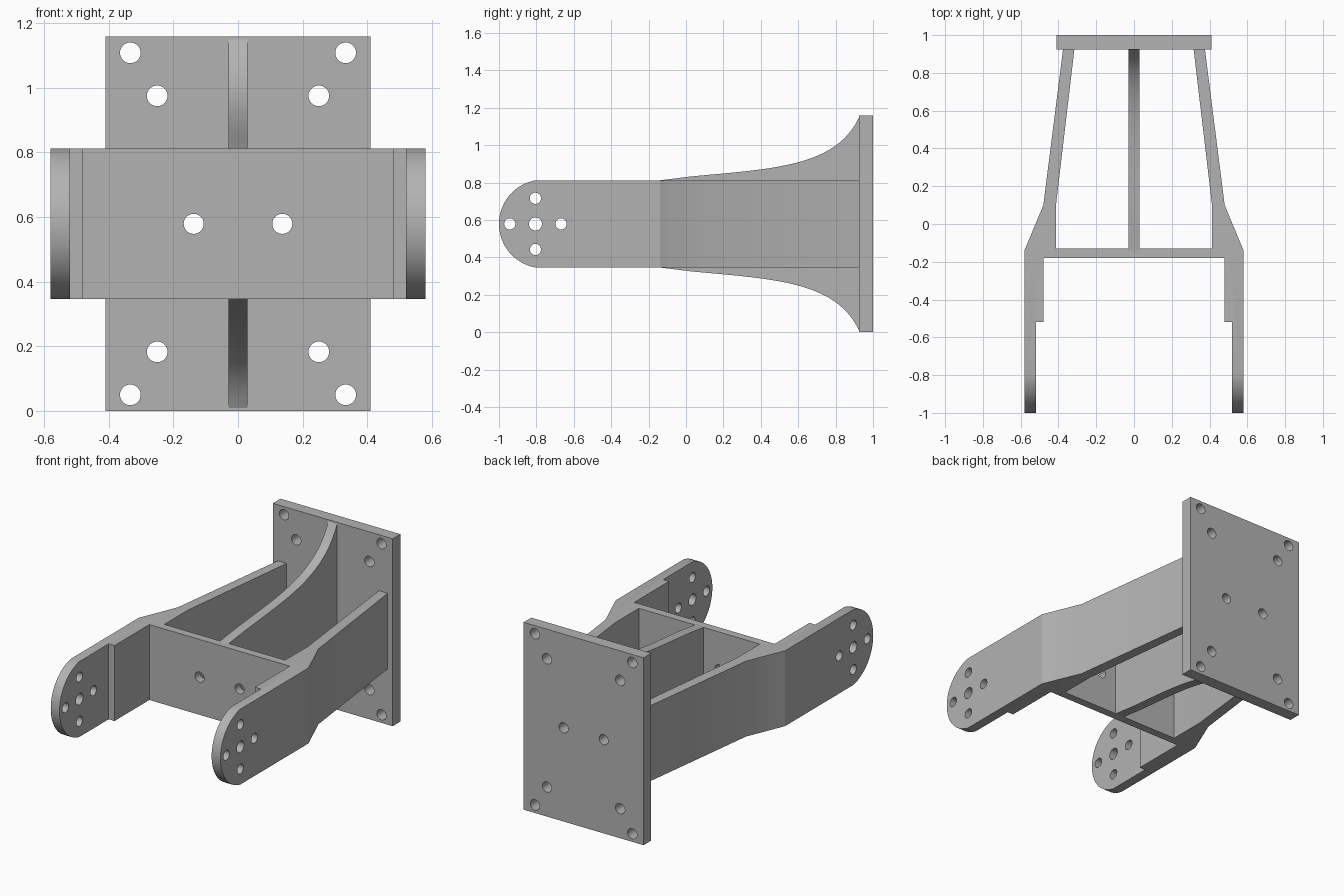
import bpy, bmesh, math
from mathutils import Vector

if "Cube" in bpy.data.objects:
    bpy.data.objects.remove(bpy.data.objects["Cube"])

MID = 0.579        # height of the centre line
HALF = 0.233       # half height of the frame

grey = bpy.data.materials.new("plain grey")
grey.use_nodes = True
colour = (0.45, 0.45, 0.45, 1)
grey.diffuse_color = colour
grey.node_tree.nodes["Principled BSDF"].inputs["Base Color"].default_value = colour

# Ways to place a profile point (u, v) at depth d
ALONG = {
    "x": lambda u, v, d: Vector((d, u, v)),
    "y": lambda u, v, d: Vector((u, d, v)),
    "z": lambda u, v, d: Vector((u, v, d)),
}


def prisms(name, outlines, axis, lo, hi):
    """One object made of outlines extruded along an axis."""
    bm = bmesh.new()
    place = ALONG[axis]
    for pts in outlines:
        face = bm.faces.new([bm.verts.new(place(u, v, lo)) for u, v in pts])
        new = bmesh.ops.extrude_face_region(bm, geom=[face])["geom"]
        shift = place(0, 0, hi - lo)
        bmesh.ops.translate(bm, vec=shift, verts=[g for g in new if isinstance(g, bmesh.types.BMVert)])
    bmesh.ops.recalc_face_normals(bm, faces=bm.faces)
    mesh = bpy.data.meshes.new(name)
    bm.to_mesh(mesh)
    bm.free()
    mesh.materials.append(grey)
    obj = bpy.data.objects.new(name, mesh)
    bpy.context.collection.objects.link(obj)
    return obj


def circle(u, v, r, n=32):
    return [(u + r * math.cos(2 * math.pi * i / n), v + r * math.sin(2 * math.pi * i / n)) for i in range(n)]


def select(obj):
    bpy.ops.object.select_all(action="DESELECT")
    obj.select_set(True)
    bpy.context.view_layer.objects.active = obj


def cut(obj, cutter, operation="DIFFERENCE"):
    select(obj)
    mod = obj.modifiers.new("cut", "BOOLEAN")
    mod.operation = operation
    mod.solver = "EXACT"
    mod.object = cutter
    bpy.ops.object.modifier_apply(modifier=mod.name)
    bpy.data.objects.remove(cutter)


def shade(obj, degrees):
    select(obj)
    bpy.ops.object.shade_smooth_by_angle(angle=math.radians(degrees))


# Frame: two cranked arms joined by a cross wall, as outer and inner plan outlines
front_side = [(0.48, -0.18), (0.48, -0.52), (0.52, -0.52), (0.52, -1.05), (0.58, -1.05),
              (0.58, -0.14), (0.48, 0.10), (0.375, 0.93), (0.315, 0.93), (0.413, 0.10), (0.413, -0.13)]
plan = front_side + [(-x, y) for x, y in reversed(front_side)]
frame = prisms("frame", [plan], "z", MID - HALF, MID + HALF)

# Round the arm tips with a side profile
r, cy = 0.2367, -0.7633
sweep = math.asin(HALF / r)
tip = [(cy - r * math.cos(a), MID + r * math.sin(a))
       for a in (sweep * (i / 16 - 1) for i in range(33))]
side = [(1.1, MID - 0.5), (-0.7, MID - 0.5), (-0.803, MID - 0.5)] + tip + \
       [(-0.803, MID + 0.5), (1.1, MID + 0.5)]
cut(frame, prisms("tip_cutter", [side], "x", -1, 1), "INTERSECT")

# Pivot holes through both arms, then the pair of holes in the cross wall
pins = [circle(-0.805, MID, 0.035)] + [
    circle(-0.805 + dy, MID + dz, 0.03) for dy, dz in ((0.137, 0), (-0.137, 0), (0, 0.137), (0, -0.137))]
cut(frame, prisms("pin_cutter", pins, "x", -1, 1))
middle = [circle(s * 0.137, MID, 0.031) for s in (-1, 1)]
cut(frame, prisms("wall_cutter", middle, "y", -0.4, 0.1))
shade(frame, 16)

# Central rib: flared evenly above and below the centre line
p = [Vector(c) for c in ((0.02, 0.253), (0.45, 0.295), (0.80, 0.30), (0.925, 0.57))]
upper = [(-0.14, HALF)]
for i in range(25):
    t = i / 24
    q = (1 - t) ** 3 * p[0] + 3 * t * (1 - t) ** 2 * p[1] + 3 * t * t * (1 - t) * p[2] + t ** 3 * p[3]
    upper.append((q.x, q.y))
profile = [(y, MID + h) for y, h in upper] + [(y, MID - h) for y, h in reversed(upper)]
rib = prisms("central_rib", [profile], "x", -0.03, 0.03)
shade(rib, 30)

# Mounting plate with its bolt holes
w = 0.41
plate = prisms("mounting_plate", [[(-w, 0), (w, 0), (w, 2 * MID), (-w, 2 * MID)]], "y", 0.925, 1.0)
bolts = [circle(sx * x, MID + sz * z, 0.032)
         for x, z in ((0.333, 0.529), (0.25, 0.396)) for sx in (-1, 1) for sz in (-1, 1)]
cut(plate, prisms("bolt_cutter", bolts + [circle(s * 0.137, MID, 0.031) for s in (-1, 1)], "y", 0.8, 1.2))
shade(plate, 30)
